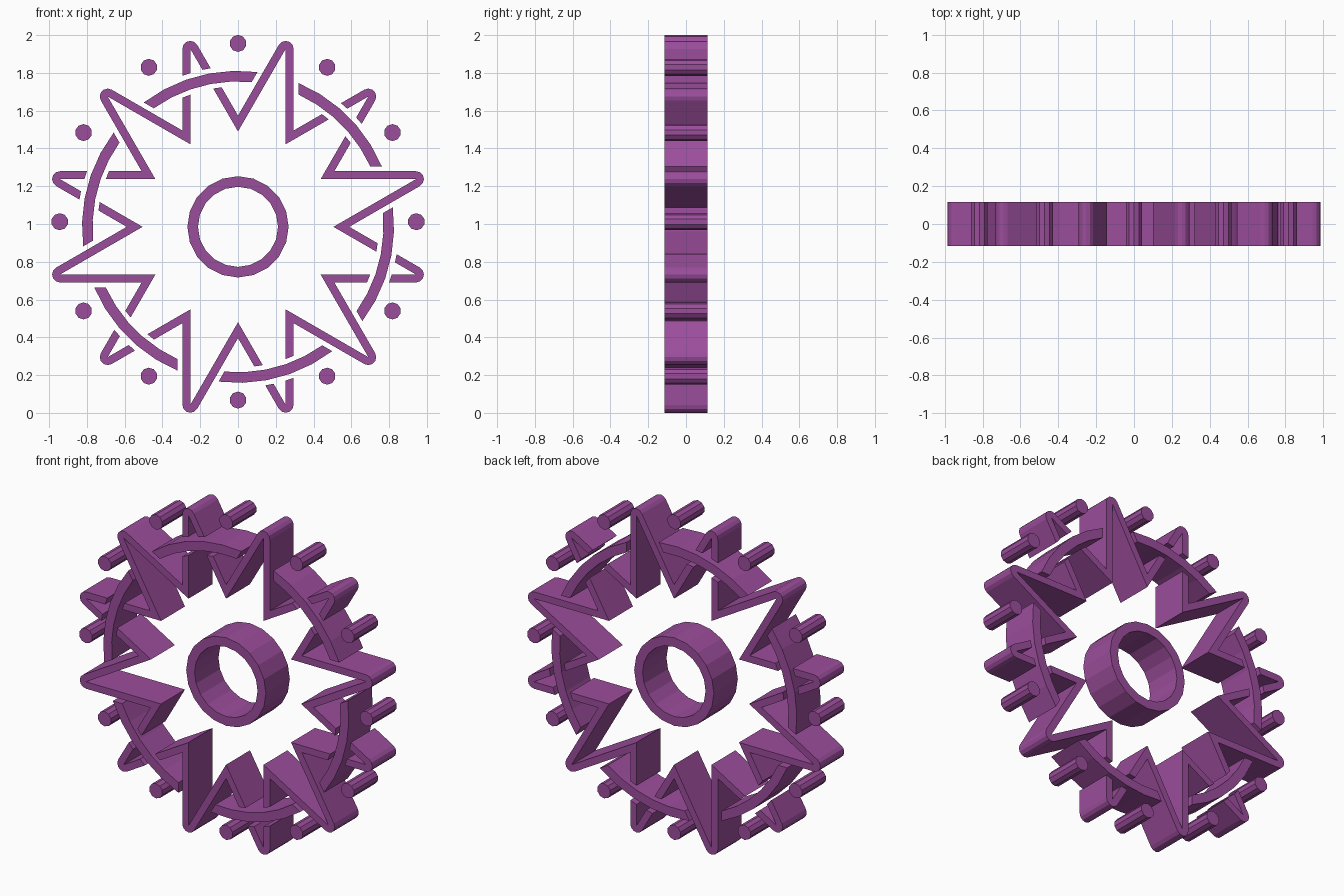
import bpy, bmesh
from math import radians, sqrt, cos, sin, atan2
from mathutils import Vector

if "Cube" in bpy.data.objects:
    bpy.data.objects.remove(bpy.data.objects["Cube"])

CZ = 0.985            # height of star and ring centre
DEPTH = 0.115         # half thickness
S_R, W = 0.505, 0.042 # inner star corner radius, strip width
RING_IN, RING_OUT, GAP = 0.770, 0.826, 0.026

mat = bpy.data.materials.new("purple")
mat.diffuse_color = (0.33, 0.075, 0.33, 1)
mat.use_nodes = True
mat.node_tree.nodes["Principled BSDF"].inputs["Base Color"].default_value = mat.diffuse_color


def pol(r, deg):
    return Vector((r * cos(radians(deg)), r * sin(radians(deg))))


def hit(p, deg, r):
    """Point where the ray from p at angle deg meets the circle of radius r."""
    d = pol(1, deg)
    b = p.dot(d)
    return p + d * (-b + sqrt(b * b - p.dot(p) + r * r))


def flip(pts):
    return [Vector((p.x, -p.y)) for p in reversed(pts)]


def make(name, bm):
    bmesh.ops.recalc_face_normals(bm, faces=bm.faces)
    me = bpy.data.meshes.new(name)
    bm.to_mesh(me)
    bm.free()
    me.materials.append(mat)
    bpy.context.collection.objects.link(bpy.data.objects.new(name, me))


def prism(name, pts, turn=0, cx=0, cz=CZ):
    """Outline in the front plane, turned about the centre, extruded in y."""
    bm = bmesh.new()
    c, s = cos(radians(turn)), sin(radians(turn))
    loops = [[bm.verts.new((cx + p.x * c - p.y * s, y, cz + p.x * s + p.y * c))
              for p in pts] for y in (-DEPTH, DEPTH)]
    for l in loops:
        bm.faces.new(l)
    n = len(pts)
    for i in range(n):
        j = (i + 1) % n
        bm.faces.new((loops[0][i], loops[0][j], loops[1][j], loops[1][i]))
    make(name, bm)


# Key points of one star point, lying along the +x axis
inner = pol(S_R, 15)
valley = pol(S_R + W / sin(radians(30)), 15)
notch = Vector((2 * S_R * cos(radians(15)), 0))
cap = [notch + pol(W, a) for a in (15, 45, 75)]

# Whole star point with the stubs of its broken neighbours
half = cap + [valley, hit(valley, 45, RING_IN - GAP), hit(inner, 45, RING_IN - GAP), inner]
whole_point = half + [notch] + flip(half)

# Loose tip outside the ring
half = cap + [hit(valley, -15, RING_OUT + GAP), hit(inner, -15, RING_OUT + GAP)]
loose_tip = half + [notch] + flip(half)

# Ring arc, its ends cut parallel to the star strips
cut = valley + pol(GAP, -45)
arc = []
for r, sgn in ((RING_OUT, 1), (RING_IN, -1)):
    e = hit(cut, 45, r)
    a = atan2(e.y, e.x) * 57.29578
    arc += [pol(r, sgn * (-a + 2 * a * i / 5)) for i in range(6)]

for k in range(6):
    prism("star_point", whole_point, 15 + 60 * k)
    prism("star_tip", loose_tip, 45 + 60 * k)
    prism("ring_arc", arc, 45 + 60 * k)

# Pins around the rim
for k in range(12):
    c = pol(0.944, 30 * k)
    prism("rim_pin", [pol(0.045, 36 * i + 18) for i in range(10)], 0, c.x, 1.012 + c.y)

# Hub ring
bm = bmesh.new()
N = 20
rows = []
for r, y in ((0.268, -DEPTH), (0.268, DEPTH), (0.212, DEPTH), (0.212, -DEPTH)):
    rows.append([bm.verts.new((p.x, y, CZ + p.y)) for p in (pol(r, 360 * i / N) for i in range(N))])
for a in range(4):
    for i in range(N):
        j = (i + 1) % N
        b = (a + 1) % 4
        bm.faces.new((rows[a][i], rows[a][j], rows[b][j], rows[b][i]))
make("hub_ring", bm)
